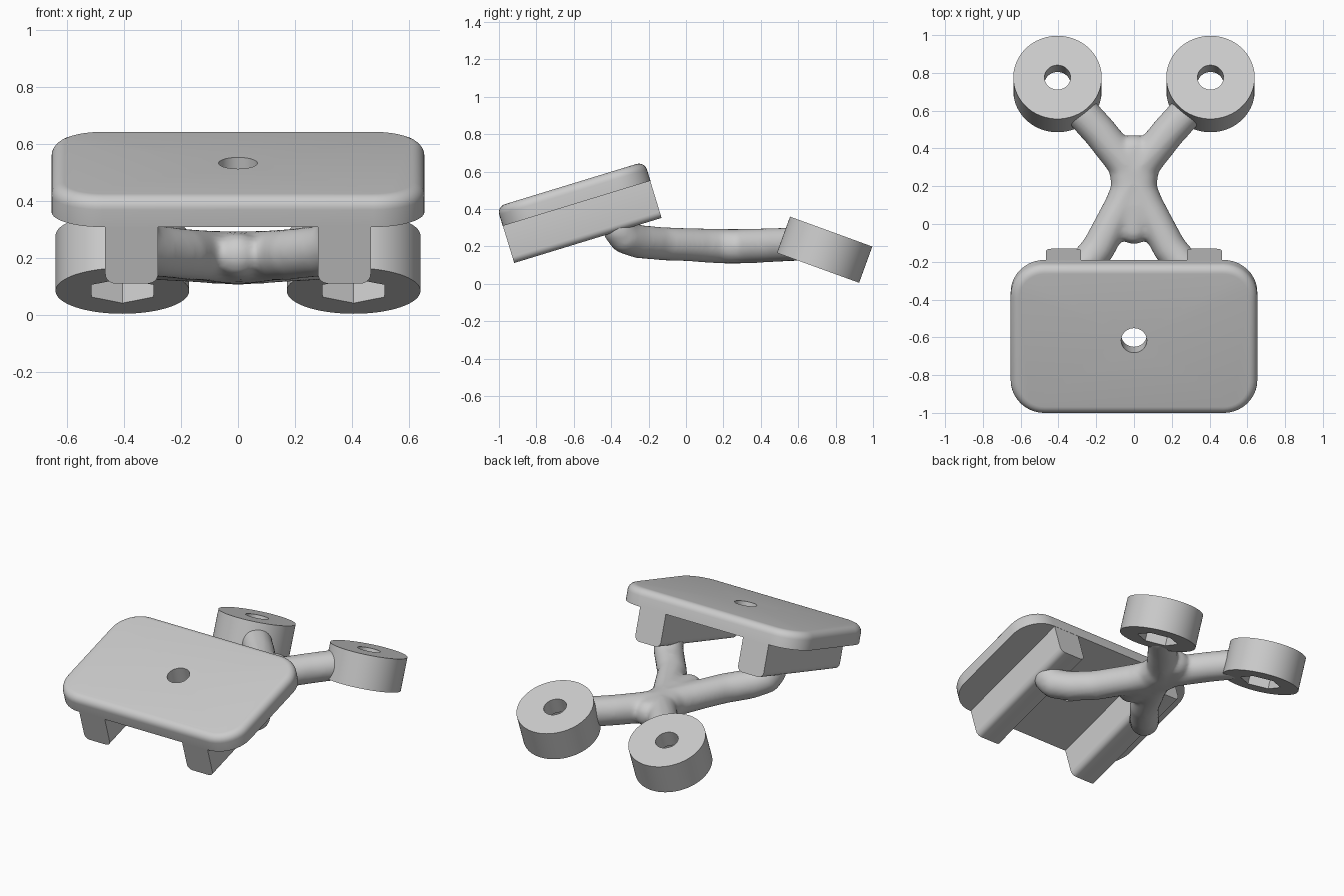
import bpy, bmesh
from math import radians, pi, cos, sin
from mathutils import Matrix, Vector

if "Cube" in bpy.data.objects:
    bpy.data.objects.remove(bpy.data.objects["Cube"])


def link(name, bm, matrix=Matrix()):
    mesh = bpy.data.meshes.new(name)
    bmesh.ops.recalc_face_normals(bm, faces=bm.faces[:])
    bm.to_mesh(mesh)
    bm.free()
    ob = bpy.data.objects.new(name, mesh)
    bpy.context.collection.objects.link(ob)
    ob.matrix_world = matrix
    return ob


def prism(name, pts, height, matrix, z0=0.0, top_bevel=0.0):
    """Extrude a flat outline upwards, optionally rounding the top rim."""
    bm = bmesh.new()
    face = bm.faces.new([bm.verts.new((x, y, z0)) for x, y in pts])
    ext = bmesh.ops.extrude_face_region(bm, geom=[face])
    top = [v for v in ext["geom"] if isinstance(v, bmesh.types.BMVert)]
    bmesh.ops.translate(bm, verts=top, vec=(0, 0, height))
    if top_bevel:
        rim = [e for e in bm.edges if all(v in top for v in e.verts)]
        bmesh.ops.bevel(bm, geom=rim, offset=top_bevel, segments=6,
                        profile=0.5, affect='EDGES')
    return link(name, bm, matrix)


def ring(r, n, start=0.0):
    return [(r * cos(start + 2 * pi * i / n), r * sin(start + 2 * pi * i / n))
            for i in range(n)]


def rounded_rect(hx, y0, y1, r, n=10):
    pts = []
    centres = [(hx - r, y1 - r), (r - hx, y1 - r), (r - hx, y0 + r), (hx - r, y0 + r)]
    for k, (cx, cy) in enumerate(centres):
        for i in range(n + 1):
            a = pi / 2 * (k + i / n)
            pts.append((cx + r * cos(a), cy + r * sin(a)))
    return pts


def activate(ob):
    bpy.ops.object.select_all(action='DESELECT')
    ob.select_set(True)
    bpy.context.view_layer.objects.active = ob


def cut(ob, cutter):
    mod = ob.modifiers.new("cut", 'BOOLEAN')
    mod.operation = 'DIFFERENCE'
    mod.solver = 'EXACT'
    mod.object = cutter
    activate(ob)
    bpy.ops.object.modifier_apply(modifier=mod.name)
    bpy.data.objects.remove(cutter)


def smooth(ob):
    activate(ob)
    bpy.ops.object.shade_smooth_by_angle(angle=radians(35))


# Tilted plate with rounded corners and a centre hole
tilt = Matrix.Translation((0, -0.585, 0.43)) @ Matrix.Rotation(radians(17), 4, 'X')
plate = prism("plate", rounded_rect(0.653, -0.413, 0.413, 0.18), 0.108, tilt,
              top_bevel=0.045)
cut(plate, prism("hole_cutter", ring(0.068, 40), 0.4, tilt, z0=-0.2))
smooth(plate)

# Rails under the plate and drilled discs at the back, mirrored
for side, s in (("left", -1), ("right", 1)):
    along = tilt @ Matrix.Translation((s * 0.3725, 0.412, 0)) @ Matrix.Rotation(pi / 2, 4, 'X')
    smooth(prism(side + "_rail", rounded_rect(0.0925, -0.207, 0.05, 0.035, 6), 0.824, along))

    m = Matrix.Translation((s * 0.405, 0.741, 0.1825)) @ Matrix.Rotation(radians(-20), 4, 'X')
    disc = prism(side + "_disc", ring(0.234, 72), 0.206, m, z0=-0.103)
    cut(disc, prism("bolt_cutter", ring(0.069, 40), 0.5, m, z0=-0.25))
    cut(disc, prism("nut_cutter", ring(0.125, 6, pi / 2), 0.2, m, z0=-0.203))
    smooth(disc)

# X-shaped body: swept spheres fused into one organic skin
front_arm = [(0, 0.25, 0.2, 0.094), (0.065, 0.1, 0.205, 0.092),
             (0.12, 0, 0.21, 0.09), (0.19, -0.13, 0.215, 0.09),
             (0.29, -0.25, 0.225, 0.09), (0.355, -0.325, 0.25, 0.09),
             (0.372, -0.355, 0.29, 0.09), (0.372, -0.375, 0.36, 0.088)]
back_arm = [(0, 0.25, 0.2, 0.094), (0.08, 0.36, 0.203, 0.093),
            (0.18, 0.485, 0.208, 0.092), (0.275, 0.59, 0.213, 0.092)]
spine = [(0.035, 0.25, 0.2, 0.093), (0.02, 0.1, 0.205, 0.09), (0, -0.03, 0.21, 0.08)]
fork = [(0.035, 0.25, 0.2, 0.093), (0, 0.39, 0.203, 0.085)]

bm = bmesh.new()
for path in (front_arm, back_arm, spine, fork):
    for s in (-1, 1):
        for a, b in zip(path, path[1:]):
            a, b = Vector(a), Vector(b)
            steps = max(2, int((b - a).length / 0.02))
            for i in range(steps + 1):
                x, y, z, r = a.lerp(b, i / steps)
                bmesh.ops.create_uvsphere(bm, u_segments=20, v_segments=12, radius=r,
                                          matrix=Matrix.Translation((s * x, y, z)))
body = link("cross_body", bm)
rem = body.modifiers.new("fuse", 'REMESH')
rem.mode = 'VOXEL'
rem.voxel_size = 0.014
rem.use_smooth_shade = True
sm = body.modifiers.new("soften", 'SMOOTH')
sm.factor = 0.5
sm.iterations = 14
activate(body)
for name in ("fuse", "soften"):
    bpy.ops.object.modifier_apply(modifier=name)
